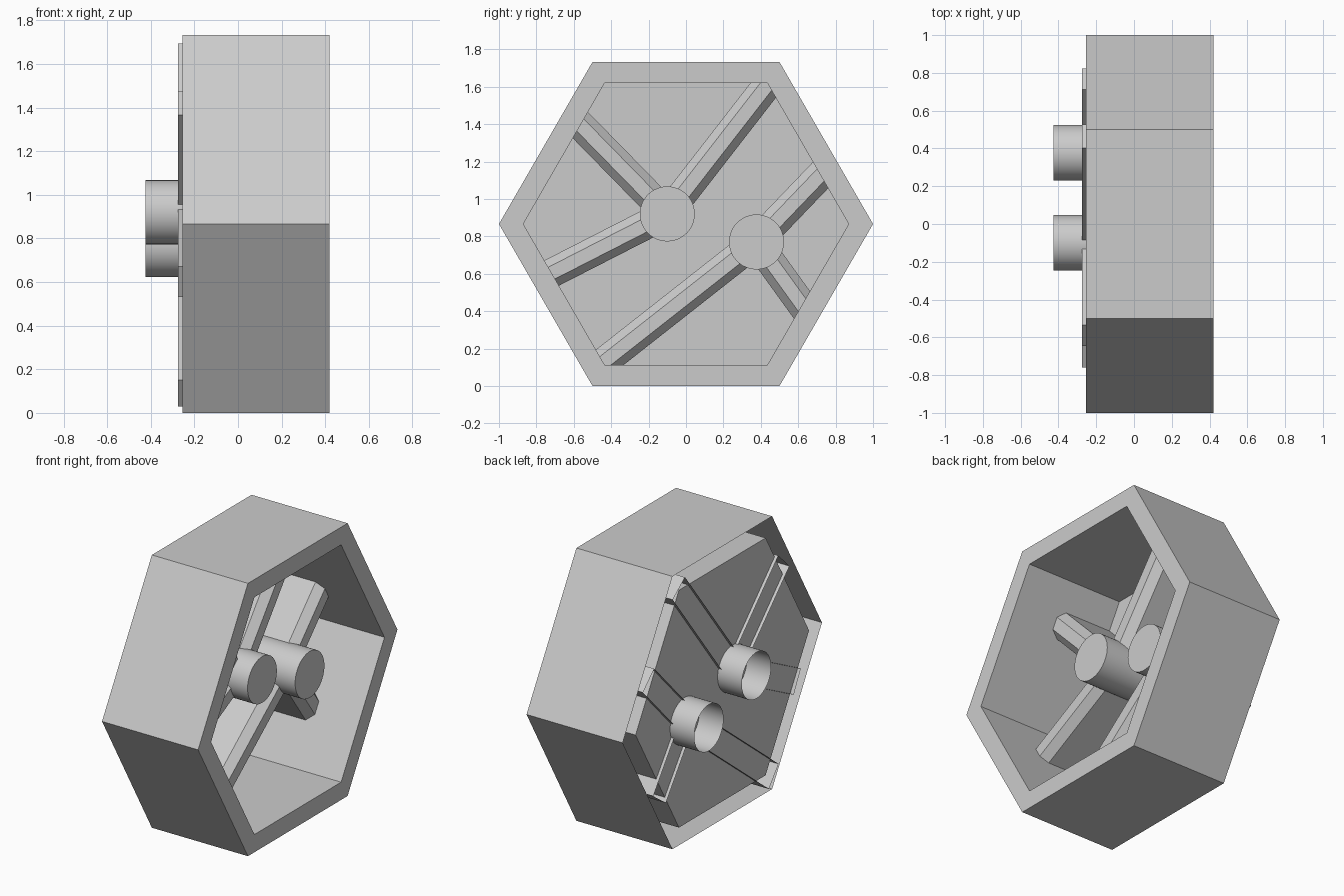
import bpy, bmesh
from math import cos, sin, pi, hypot

if "Cube" in bpy.data.objects:
    bpy.data.objects.remove(bpy.data.objects["Cube"])

CZ = 3 ** 0.5 / 2            # height of the hexagon centre
X_BACK, X_FRONT = -0.255, 0.42
HUB_R = 0.147


def build(name, fill):
    bm = bmesh.new()
    fill(bm)
    bmesh.ops.recalc_face_normals(bm, faces=bm.faces[:])
    mesh = bpy.data.meshes.new(name)
    bm.to_mesh(mesh)
    bm.free()
    obj = bpy.data.objects.new(name, mesh)
    bpy.context.collection.objects.link(obj)
    return obj


def ring(bm, x, r, n, cy, cz):
    return [bm.verts.new((x, cy + r * cos(2 * pi * i / n), cz + r * sin(2 * pi * i / n)))
            for i in range(n)]


def bridge(bm, a, b, closed=True):
    n = len(a)
    for i in range(n if closed else n - 1):
        j = (i + 1) % n
        bm.faces.new((a[i], a[j], b[j], b[i]))


# Hexagonal tray: outer wall, front rim, inner wall and recessed panel, open behind the rim
def tray(bm):
    loops = [ring(bm, x, r, 6, 0, CZ) for x, r in
             ((X_BACK, 1.0), (X_FRONT, 1.0), (X_FRONT, 0.87), (X_BACK, 0.87))]
    for a, b in zip(loops, loops[1:]):
        bridge(bm, a, b)
    bm.faces.new(loops[-1])


build("hexagonal_tray", tray)


# Round hub: closed at the front, open at the back
def add_hub(name, cy, cz):
    def fill(bm):
        a = ring(bm, -0.425, HUB_R, 48, cy, cz)
        b = ring(bm, 0.24, HUB_R, 48, cy, cz)
        bridge(bm, a, b)
        bm.faces.new(b)
    obj = build(name, fill)
    bpy.context.view_layer.objects.active = obj
    obj.select_set(True)
    bpy.ops.object.shade_smooth_by_angle()
    obj.select_set(False)


# Chamfered channel spoke: (across, x) profile swept outward from the hub
PROFILE = [(-0.078, -0.275), (-0.078, 0.07), (-0.036, 0.12),
           (0.036, 0.12), (0.078, 0.07), (0.078, -0.275)]


def add_spoke(name, cy, cz, dy, dz, length):
    k = hypot(dy, dz)
    dy, dz = dy / k, dz / k

    def fill(bm):
        a, b = [[bm.verts.new((x, cy + dy * t - dz * s, cz + dz * t + dy * s))
                 for s, x in PROFILE] for t in (0.125, length)]
        bridge(bm, a, b, closed=False)
        bm.faces.new(b)
    build(name, fill)


# Each hub with its three spokes: direction y, direction z, length
HUBS = {
    "left": (-0.1, 0.92, [(-0.89, -0.455, 0.70), (-0.70, 0.715, 0.70), (0.613, 0.79, 0.92)]),
    "right": (0.377, 0.77, [(0.69, 0.72, 0.565), (0.585, -0.81, 0.48), (-0.786, -0.618, 1.10)]),
}
for side, (cy, cz, spokes) in HUBS.items():
    add_hub(f"{side}_hub", cy, cz)
    for i, (dy, dz, length) in enumerate(spokes, 1):
        add_spoke(f"{side}_spoke_{i}", cy, cz, dy, dz, length)
